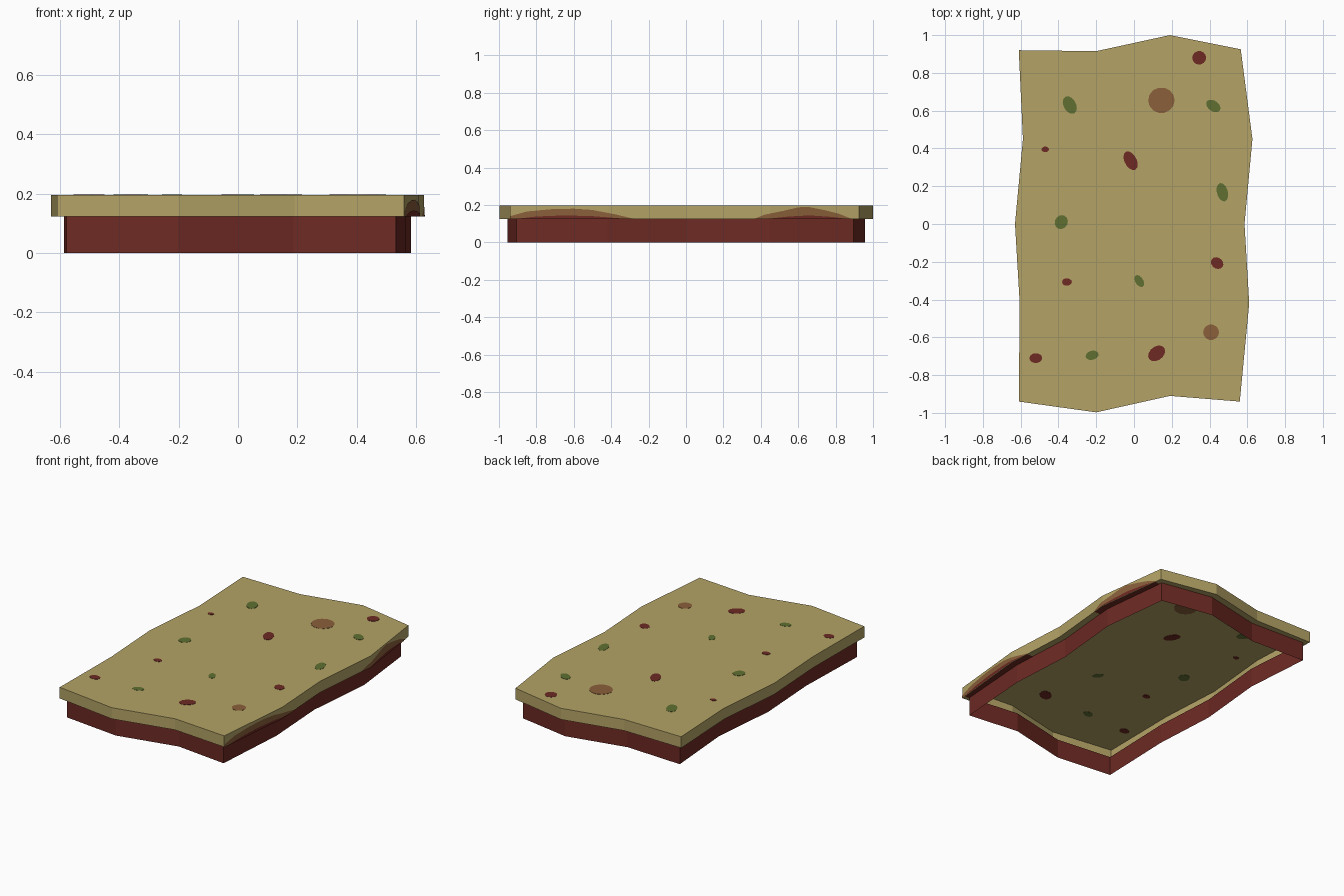
import bpy, bmesh, math
from mathutils import Vector

if "Cube" in bpy.data.objects:
    bpy.data.objects.remove(bpy.data.objects["Cube"])

TOP, MID, INSET = 0.196, 0.124, 0.043


def material(name, rgb):
    m = bpy.data.materials.new(name)
    m.diffuse_color = (*rgb, 1)
    m.use_nodes = True
    m.node_tree.nodes["Principled BSDF"].inputs["Base Color"].default_value = m.diffuse_color
    return m


OLIVE = material("olive tan", (0.456, 0.366, 0.133))
RED = material("dark red", (0.155, 0.023, 0.017))
BROWN = material("brown", (0.254, 0.115, 0.042))
GREEN = material("leaf green", (0.115, 0.162, 0.032))


def make(name, verts, faces, mat):
    me = bpy.data.meshes.new(name)
    me.from_pydata(verts, [], faces)
    me.materials.append(mat)
    ob = bpy.data.objects.new(name, me)
    bpy.context.collection.objects.link(ob)
    return ob


# wavy outline, counter-clockwise from the front right corner
outer = [Vector(p) for p in [
    (0.56, -0.94), (0.61, -0.42), (0.585, 0.0), (0.627, 0.45), (0.565, 0.925),
    (0.19, 1.0), (-0.20, 0.915), (-0.61, 0.92),
    (-0.588, 0.45), (-0.63, 0.0), (-0.605, -0.42), (-0.61, -0.94),
    (-0.20, -0.997), (0.19, -0.91)]]
N = len(outer)


def side_normal(i):
    d = (outer[(i + 1) % N] - outer[i % N]).normalized()
    return Vector((d.y, -d.x))


inner = [outer[i] - INSET * (side_normal(i) + side_normal(i - 1)).normalized()
         for i in range(N)]


def at(points, z):
    return [(p.x, p.y, z) for p in points]


def band(a, b):
    return [(a + i, a + (i + 1) % N, b + (i + 1) % N, b + i) for i in range(N)]


# slab: top sheet, outer edge and the lip underneath
make("top_slab", at(outer, TOP) + at(outer, MID) + at(inner, MID),
     [tuple(range(N))] + band(N, 0) + band(2 * N, N), OLIVE)

# skirt wall standing on the ground, open inside
make("base_wall", at(inner, 0) + at(inner, MID), band(0, N), RED)


def right_x(points, y):
    for a, b in zip(points[:4], points[1:5]):
        if y <= b.y:
            break
    return a.x + (b.x - a.x) * (y - a.y) / (b.y - a.y)


def profile(keys, y):
    for (y0, z0), (y1, z1) in zip(keys, keys[1:]):
        if y <= y1:
            return z0 + (z1 - z0) * (y - y0) / (y1 - y0)
    return keys[-1][1]


def edge_patch(name, keys, mat, lift):
    # painted stain on the right edge of the slab
    ys = sorted({k[0] for k in keys} |
                {p.y for p in outer[:5] if keys[0][0] < p.y < keys[-1][0]})
    v = []
    for y in ys:
        x = right_x(outer, y) + lift
        v += [(x, y, MID), (x, y, profile(keys, y))]
    make(name, v, [(2 * i, 2 * i + 2, 2 * i + 3, 2 * i + 1)
                   for i in range(len(ys) - 1)], mat)


def lip_patch(name, y0, y1):
    # painted stain under the lip
    ys = [y0] + [p.y for p in outer[:5] if y0 < p.y < y1] + [y1]
    v = []
    for y in ys:
        v += [(right_x(inner, max(y, inner[0].y)), y, MID - 0.002),
              (right_x(outer, y), y, MID - 0.002)]
    make(name, v, [(2 * i, 2 * i + 2, 2 * i + 3, 2 * i + 1)
                   for i in range(len(ys) - 1)], RED)


edge_patch("front_stain", [(-0.94, 0.14), (-0.85, 0.165), (-0.72, 0.177), (-0.6, 0.18),
                           (-0.5, 0.173), (-0.38, 0.15), (-0.27, MID)], BROWN, 0.002)
edge_patch("front_stain_base", [(-0.92, MID), (-0.8, 0.138), (-0.65, 0.144),
                                (-0.5, 0.14), (-0.3, MID)], RED, 0.004)
edge_patch("back_stain", [(0.36, MID), (0.42, 0.148), (0.52, 0.168), (0.6, 0.187),
                          (0.65, 0.19), (0.74, 0.172), (0.82, 0.152), (0.89, MID)], BROWN, 0.002)
edge_patch("back_stain_base", [(0.42, MID), (0.55, 0.138), (0.66, 0.144),
                               (0.78, 0.136), (0.87, MID)], RED, 0.004)
lip_patch("front_lip_stain", -0.91, -0.28)
lip_patch("back_lip_stain", 0.37, 0.88)


def spot(name, x, y, rx, ry, angle, mat, n=14):
    # thin plate showing on both sides of the top sheet
    c, s = math.cos(math.radians(angle)), math.sin(math.radians(angle))
    ring = []
    for i in range(n):
        t = math.tau * i / n
        u, w = rx * math.cos(t), ry * math.sin(t)
        ring.append(Vector((x + u * c - w * s, y + u * s + w * c)))
    v = at(ring, TOP - 0.0015) + at(ring, TOP + 0.0015)
    f = [tuple(reversed(range(n))), tuple(range(n, 2 * n))]
    f += [(i, (i + 1) % n, n + (i + 1) % n, n + i) for i in range(n)]
    make(name, v, f, mat)


spots = {
    "red_spot": (RED, [
        (0.345, 0.88, 0.037, 0.036, 0), (-0.47, 0.395, 0.02, 0.015, 0),
        (-0.018, 0.335, 0.054, 0.032, 118), (0.44, -0.207, 0.035, 0.029, -35),
        (-0.355, -0.307, 0.026, 0.02, 0), (-0.52, -0.71, 0.034, 0.026, 0),
        (0.12, -0.685, 0.05, 0.036, 38)]),
    "green_spot": (GREEN, [
        (-0.34, 0.63, 0.05, 0.033, 118), (0.42, 0.625, 0.042, 0.028, -35),
        (0.468, 0.168, 0.05, 0.029, 105), (-0.385, 0.01, 0.038, 0.034, 60),
        (0.028, -0.302, 0.035, 0.021, 122), (-0.222, -0.695, 0.035, 0.024, 15)]),
    "brown_spot": (BROWN, [
        (0.145, 0.655, 0.07, 0.068, 0), (0.408, -0.573, 0.042, 0.041, 0)]),
}
for name, (mat, items) in spots.items():
    for i, args in enumerate(items):
        spot(f"{name}_{i + 1}", *args, mat)
